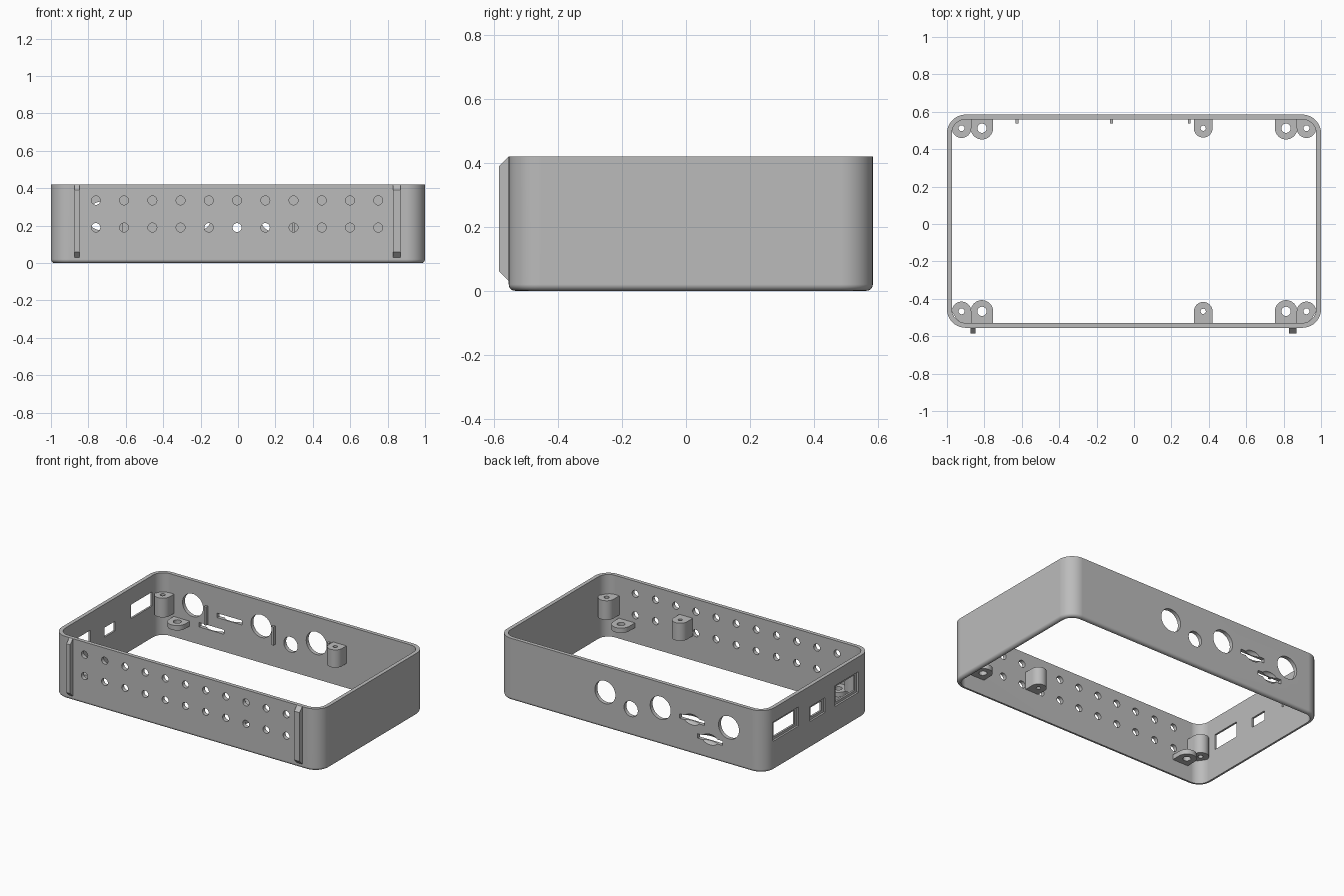
import bpy, bmesh
from math import pi, sin, cos
from mathutils import Matrix, Vector

cube = bpy.data.objects.get("Cube")
if cube:
    bpy.data.objects.remove(cube, do_unlink=True)

grey = bpy.data.materials.new("plain grey")
grey.use_nodes = True
COLOUR = (0.5, 0.5, 0.5, 1)
grey.diffuse_color = COLOUR
grey.node_tree.nodes["Principled BSDF"].inputs["Base Color"].default_value = COLOUR

HEIGHT, WALL, RADIUS = 0.42, 0.026, 0.1
FRONT, BACK = -0.555, 0.585


def finish(name, bm):
    """Turn a bmesh into a grey object."""
    bmesh.ops.recalc_face_normals(bm, faces=bm.faces)
    mesh = bpy.data.meshes.new(name)
    bm.to_mesh(mesh)
    bm.free()
    mesh.materials.append(grey)
    obj = bpy.data.objects.new(name, mesh)
    bpy.context.collection.objects.link(obj)
    return obj


def smooth(obj):
    bpy.ops.object.select_all(action='DESELECT')
    obj.select_set(True)
    bpy.context.view_layer.objects.active = obj
    bpy.ops.object.shade_smooth_by_angle(angle=pi / 6)
    mod = obj.modifiers.new("even shading", 'WEIGHTED_NORMAL')
    mod.keep_sharp = True


def cut(obj, cutter):
    """Subtract the cutter, then remove it."""
    cutter.hide_render = True
    mod = obj.modifiers.new("cut", 'BOOLEAN')
    mod.operation, mod.solver, mod.object = 'DIFFERENCE', 'EXACT', cutter
    bpy.ops.object.select_all(action='DESELECT')
    obj.select_set(True)
    bpy.context.view_layer.objects.active = obj
    bpy.ops.object.modifier_apply(modifier=mod.name)
    bpy.data.objects.remove(cutter, do_unlink=True)


def add_box(bm, centre, size):
    bmesh.ops.create_cube(bm, size=1, matrix=Matrix.Translation(centre)
                          @ Matrix.Diagonal((*size, 1)))


def add_rod(bm, centre, r, depth, along_y=True, sides=32):
    turn = Matrix.Rotation(pi / 2, 4, 'X') if along_y else Matrix()
    bmesh.ops.create_cone(bm, cap_ends=True, segments=sides, radius1=r, radius2=r,
                          depth=depth, matrix=Matrix.Translation(centre) @ turn)


def prism(name, outline, direction):
    bm = bmesh.new()
    face = bm.faces.new([bm.verts.new(p) for p in outline])
    new = bmesh.ops.extrude_face_region(bm, geom=[face])["geom"]
    bmesh.ops.translate(bm, vec=direction,
                        verts=[v for v in new if isinstance(v, bmesh.types.BMVert)])
    return finish(name, bm)


def ring(offset, z, steps=10):
    """Rounded rectangle, inset from the outer wall."""
    r, pts = RADIUS - offset, []
    corners = ((1, BACK, -1), (-1, BACK, -1), (-1, FRONT, 1), (1, FRONT, 1))
    for k, (sx, y, sy) in enumerate(corners):
        for i in range(steps + 1):
            a = (k + i / steps) * pi / 2
            pts.append((sx * (1 - RADIUS) + r * cos(a), y + sy * RADIUS + r * sin(a), z))
    return pts


# Open frame with a rounded lower edge
bm = bmesh.new()
ROUND = 0.02
levels = [(WALL, 0)]
for i in range(6):
    a = i / 5 * pi / 2
    levels.append((ROUND * (1 - sin(a)), ROUND * (1 - cos(a))))
levels += [(0, HEIGHT), (WALL, HEIGHT)]
loops = [[bm.verts.new(p) for p in ring(*level)] for level in levels]
for lower, upper in zip(loops, loops[1:] + loops[:1]):
    for i in range(len(lower)):
        j = (i + 1) % len(lower)
        bm.faces.new((lower[i], lower[j], upper[j], upper[i]))
frame = finish("case_frame", bm)

# Openings through the walls
SLOTS = ((-0.455, 0.232), (-0.59, 0.133))
PORTS = ((0.36, 0.262, 0.27, 0.13), (0.02, 0.23, 0.16, 0.1), (-0.29, 0.25, 0.25, 0.14))
bm = bmesh.new()
for column in range(11):
    for z in (0.19, 0.335):
        add_rod(bm, (-0.76 + 0.151 * column, FRONT, z), 0.024, 0.1, sides=20)
for x, z, r in ((0.196, 0.243, 0.077), (0.003, 0.182, 0.052),
                (-0.218, 0.248, 0.077), (-0.73, 0.252, 0.077)):
    add_rod(bm, (x, BACK, z), r, 0.1)
for x, z in SLOTS:
    add_box(bm, (x, BACK, z), (0.185, 0.1, 0.03))
for y, z, wide, tall in PORTS:
    add_box(bm, (-1, y, z), (0.1, wide - 0.045, tall - 0.035))
cut(frame, finish("opening_cutter", bm))

# Shallow recesses around the ports and finger scoops at the slots
bm = bmesh.new()
for y, z, wide, tall in PORTS:
    add_box(bm, (-1, y, z), (0.026, wide, tall))
for x, z in SLOTS:
    bmesh.ops.create_uvsphere(bm, u_segments=24, v_segments=12, radius=1,
                              matrix=Matrix.Translation((x, BACK + 0.003, z))
                              @ Matrix.Diagonal((0.06, 0.024, 0.036, 1)))
cut(frame, finish("recess_cutter", bm))
smooth(frame)

# Chamfered rails on the front
for name, x, wide in (("right_rail", -0.875, 0.028), ("left_rail", 0.83, 0.04)):
    outer, inner = FRONT - 0.03, FRONT + 0.005
    side = ((inner, 0.03), (FRONT, 0.03), (outer, 0.06),
            (outer, HEIGHT - 0.03), (FRONT, HEIGHT), (inner, HEIGHT))
    prism(name, [(x, y, z) for y, z in side], Vector((wide, 0, 0)))

# Thin ribs inside the back wall
for i, x in enumerate((-0.625, -0.12, 0.295)):
    bm = bmesh.new()
    add_box(bm, (x, BACK - 0.034, 0.215), (0.015, 0.025, 0.125))
    finish(f"inner_rib_{i + 1}", bm)


def boss(name, x, y, r, hole, bottom, top, corner=0):
    """Round-nosed screw boss reaching the nearest long wall."""
    back = y > 0
    s = 1 if back else -1
    wall = BACK - 0.018 if back else FRONT + 0.018
    m = corner or 1
    pts = [(x + m * r * cos(a), y - s * r * sin(a), bottom)
           for a in (i / 16 * pi for i in range(17))]
    pts.append((x - m * r, wall, bottom))
    if corner:
        # follow the rounded case corner
        pts += [(x, wall, bottom), (x + m * 0.03, y + s * 0.036, bottom)]
    else:
        pts.append((x + r, wall, bottom))
    obj = prism(name, pts, Vector((0, 0, top - bottom)))
    bm = bmesh.new()
    add_rod(bm, (x, y, (bottom + top) / 2), hole, 0.4, along_y=False, sides=20)
    cut(obj, finish("screw_hole_cutter", bm))
    smooth(obj)


# Screw posts and low mounting tabs
for end, y in (("back", 0.512), ("front", -0.467)):
    boss(f"{end}_middle_post", 0.37, y, 0.05, 0.014, 0.165, 0.285)
    for side, sx in (("left", 1), ("right", -1)):
        boss(f"{end}_{side}_corner_post", sx * 0.922, y, 0.052, 0.016, 0.16, 0.29, corner=sx)
        boss(f"{end}_{side}_tab", sx * 0.813, y, 0.06, 0.025, 0.105, 0.138)
